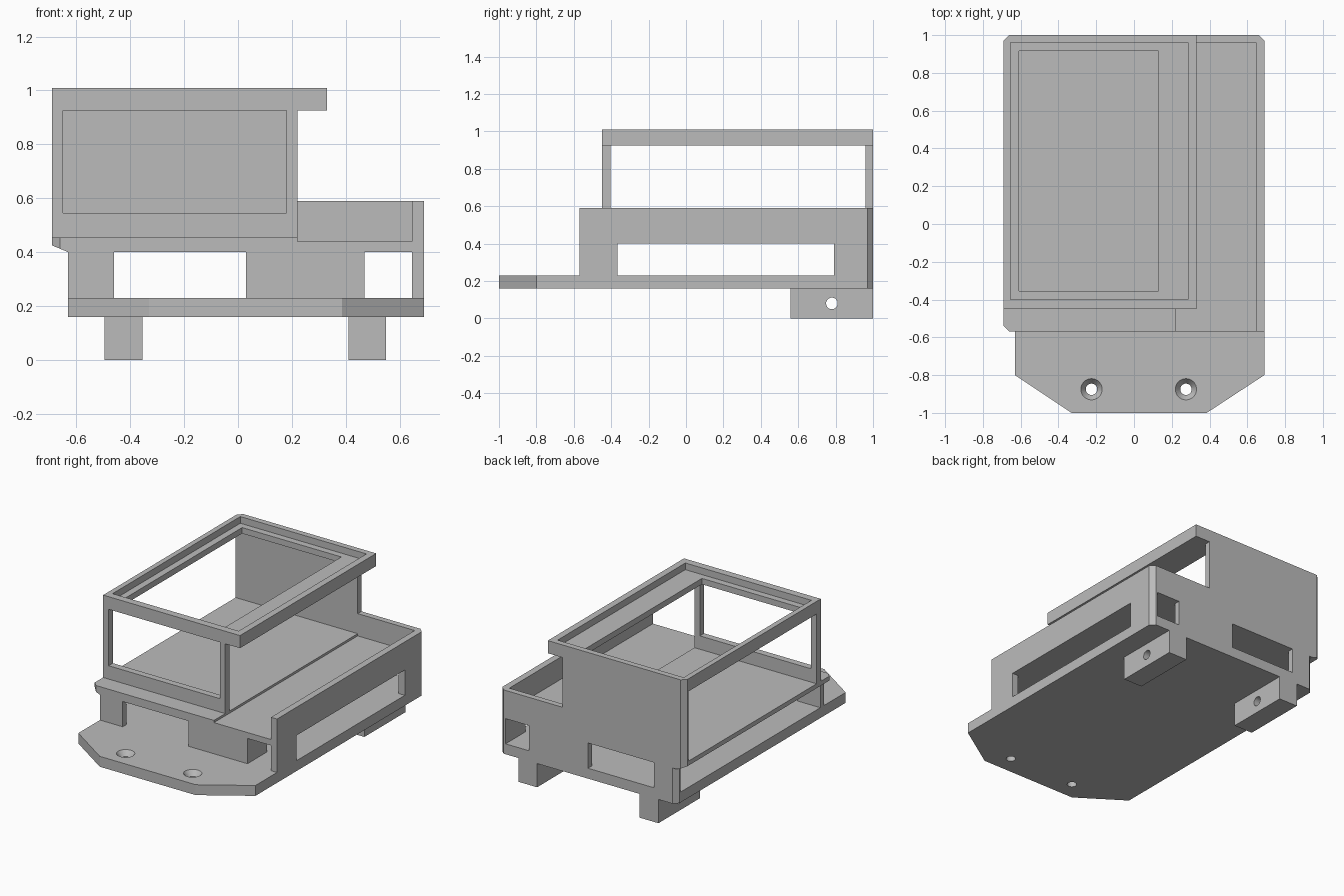
import bpy, bmesh
from mathutils import Matrix, Vector

cube = bpy.data.objects.get("Cube")
if cube:
    bpy.data.objects.remove(cube, do_unlink=True)

grey = bpy.data.materials.new("plain grey")
grey.use_nodes = True
grey.diffuse_color = (0.5, 0.5, 0.5, 1)
grey.node_tree.nodes["Principled BSDF"].inputs["Base Color"].default_value = (0.5, 0.5, 0.5, 1)

CHAMFER = 0.03


def finish(name, bm):
    bmesh.ops.recalc_face_normals(bm, faces=bm.faces)
    mesh = bpy.data.meshes.new(name)
    bm.to_mesh(mesh)
    bm.free()
    mesh.materials.append(grey)
    obj = bpy.data.objects.new(name, mesh)
    bpy.context.collection.objects.link(obj)
    return obj


def extrude(name, axis, outline, start, end, corners=()):
    """Extrude an outline along an axis, then slice off upright corners."""
    place = {"x": lambda u, v, w: (w, u, v),
             "y": lambda u, v, w: (u, w, v),
             "z": lambda u, v, w: (u, v, w)}[axis]
    bm = bmesh.new()
    face = bm.faces.new([bm.verts.new(place(u, v, start)) for u, v in outline])
    out = bmesh.ops.extrude_face_region(bm, geom=[face])
    shift = Vector(place(0, 0, end - start))
    bmesh.ops.translate(bm, vec=shift,
                        verts=[g for g in out["geom"] if isinstance(g, bmesh.types.BMVert)])
    for x, y in corners:
        sx, sy = (1 if x > 0 else -1), (1 if y > 0 else -1)
        cut = bmesh.ops.bisect_plane(bm, geom=bm.verts[:] + bm.edges[:] + bm.faces[:],
                                     plane_co=(x - sx * CHAMFER, y, 0),
                                     plane_no=(sx, sy, 0), clear_outer=True)
        rim = [g for g in cut["geom_cut"] if isinstance(g, bmesh.types.BMEdge)]
        bmesh.ops.holes_fill(bm, edges=rim)
    return finish(name, bm)


def box(name, x, y, z, corners=()):
    outline = [(x[0], y[0]), (x[1], y[0]), (x[1], y[1]), (x[0], y[1])]
    return extrude(name, "z", outline, z[0], z[1], corners)


def cone(name, centre, r_low, r_high, depth, along_x=False):
    bm = bmesh.new()
    turn = Matrix.Rotation(1.5707963, 4, "Y") if along_x else Matrix()
    bmesh.ops.create_cone(bm, cap_ends=True, segments=32, radius1=r_low, radius2=r_high,
                          depth=depth, matrix=Matrix.Translation(centre) @ turn)
    return finish(name, bm)


def cut(obj, cutters):
    for c in cutters:
        mod = obj.modifiers.new("cut", "BOOLEAN")
        mod.operation, mod.solver, mod.object = "DIFFERENCE", "EXACT", c
    bpy.context.view_layer.update()
    graph = bpy.context.evaluated_depsgraph_get()
    mesh = bpy.data.meshes.new_from_object(obj.evaluated_get(graph))
    obj.modifiers.clear()
    obj.data = mesh
    for c in cutters:
        bpy.data.objects.remove(c, do_unlink=True)


# Base plate with two countersunk screw holes
plate = extrude("base_plate", "z",
                [(-.33, -1), (.385, -1), (.69, -.8), (.69, 1), (-.63, 1), (-.63, -.8)],
                .16, .23, [(-.63, 1), (.69, 1)])
holes = []
for x in (-.225, .275):
    holes.append(cone("screw_cutter", (x, -.875, .19), .03, .03, .2))
    holes.append(cone("countersink_cutter", (x, -.875, .215), .03, .06, .04))
cut(plate, holes)

# Rear mounting lugs with cross holes
for side, x0 in (("right", -.495), ("left", .41)):
    lug = box(side + "_lug", (x0, x0 + .14), (.56, 1), (0, .16))
    cut(lug, [cone("pin_cutter", (x0 + .07, .78, .08), .031, .031, .4, True)])

# Lower storey: supports under the deck
box("front_right_support", (-.63, -.46), (-.57, -.53), (.23, .4))
box("front_middle_support", (.03, .47), (-.57, -.365), (.23, .4))
box("rear_right_support", (-.63, -.46), (.96, 1), (.23, .4), [(-.63, 1)])
box("rear_middle_support", (.03, .47), (.96, 1), (.23, .4))

# Left wall with a long slot beneath it
extrude("left_wall", "x",
        [(-.57, .23), (-.365, .23), (-.365, .4), (.79, .4), (.79, .23),
         (1, .23), (1, .59), (-.57, .59)], .645, .69, [(.69, 1)])

# Deck with a sloped overhang, and the lower channel floor beside it
extrude("deck", "y", [(-.63, .4), (.22, .4), (.22, .455), (-.69, .455), (-.69, .425)],
        -.57, .96, [(-.69, -.57), (-.69, 1)])
box("channel_floor", (.22, .645), (-.57, .96), (.4, .44))

# Stepped rear wall
extrude("rear_wall", "y",
        [(-.63, .4), (.645, .4), (.645, .59), (.22, .59), (.22, .925),
         (-.69, .925), (-.69, .425)], .96, 1, [(-.69, 1)])

# Front window surround
extrude("front_window_frame", "y",
        [(-.69, .455), (.22, .455), (.22, .925), (.18, .925), (.18, .545),
         (-.65, .545), (-.65, .925), (-.69, .925)], -.45, -.405)

# Top frame with a recessed ledge
top = box("top_frame", (-.69, .33), (-.45, 1), (.925, 1.01), [(-.69, 1)])
cut(top, [box("recess_cutter", (-.655, .285), (-.4, .96), (.965, 1.1)),
          box("opening_cutter", (-.61, .13), (-.355, .915), (.8, 1.1))])
